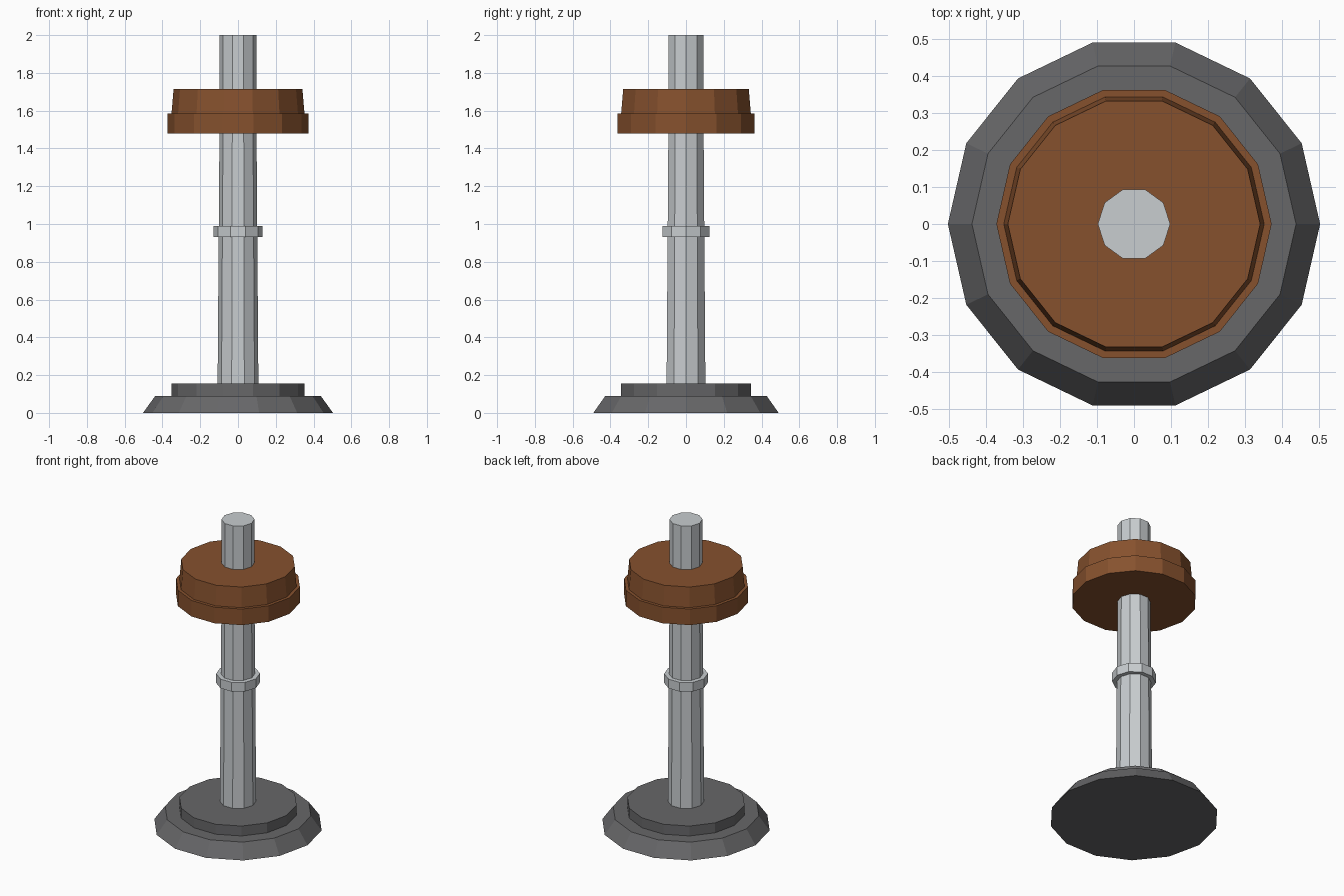
import bpy
import bmesh
from math import cos, sin, tau

cube = bpy.data.objects.get("Cube")
if cube:
    bpy.data.objects.remove(cube)


def make_material(name, rgb):
    mat = bpy.data.materials.new(name)
    mat.use_nodes = True
    colour = (*rgb, 1)
    mat.diffuse_color = colour
    mat.node_tree.nodes["Principled BSDF"].inputs["Base Color"].default_value = colour
    return mat


def turned_part(name, sides, profile, mat):
    """Flat-sided solid from (radius, height) rings, capped at both ends."""
    bm = bmesh.new()
    angles = [tau * i / sides for i in range(sides)]
    rings = [[bm.verts.new((r * cos(a), r * sin(a), z)) for a in angles]
             for r, z in profile]
    for low, high in zip(rings, rings[1:]):
        for i in range(sides):
            j = (i + 1) % sides
            bm.faces.new((low[i], low[j], high[j], high[i]))
    bm.faces.new(rings[0][::-1])
    bm.faces.new(rings[-1])
    mesh = bpy.data.meshes.new(name)
    bm.to_mesh(mesh)
    bm.free()
    mesh.materials.append(mat)
    obj = bpy.data.objects.new(name, mesh)
    bpy.context.collection.objects.link(obj)
    return obj


dark_iron = make_material("dark iron", (0.135, 0.135, 0.14))
pale_steel = make_material("pale steel", (0.58, 0.61, 0.63))
brown_wood = make_material("brown wood", (0.24, 0.083, 0.027))

# Stepped base
turned_part("base_skirt", 14, [(0.503, 0), (0.438, 0.09)], dark_iron)
turned_part("base_step", 14, [(0.352, 0.09), (0.352, 0.155)], dark_iron)

# Tapered pole with collar
turned_part("pole", 10, [(0.108, 0.155), (0.098, 1.5), (0.098, 2)], pale_steel)
turned_part("collar", 10, [(0.13, 0.93), (0.13, 0.99)], pale_steel)

# Two-tier wooden drum
turned_part("drum_lower", 14, [(0.372, 1.48), (0.372, 1.585)], brown_wood)
turned_part("drum_upper", 14, [(0.352, 1.585), (0.341, 1.715)], brown_wood)
